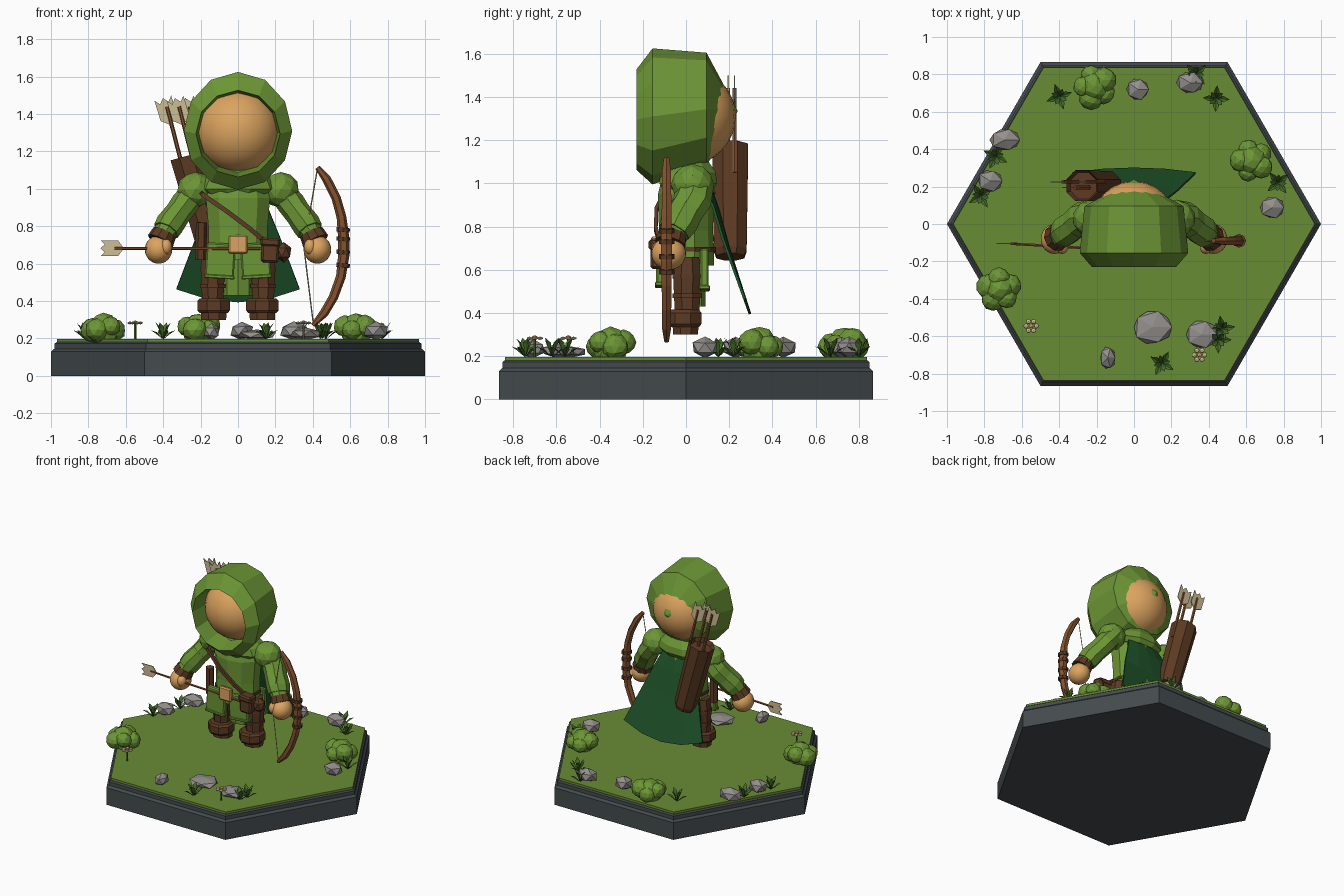
import bpy, bmesh, math, random
from mathutils import Vector, Matrix

if "Cube" in bpy.data.objects:
    bpy.data.objects.remove(bpy.data.objects["Cube"])

random.seed(4)


def color(name, r, g, b):
    m = bpy.data.materials.new(name)
    m.diffuse_color = (r, g, b, 1)
    m.use_nodes = True
    m.node_tree.nodes["Principled BSDF"].inputs["Base Color"].default_value = m.diffuse_color
    return m


GRASS = color("grass", .138, .262, .034)
CLOTH = color("cloth_green", .150, .305, .036)
LEAF = color("leaf_green", .060, .150, .022)
CAPE = color("cape_green", .013, .085, .022)
LEATHER = color("dark_leather", .107, .043, .017)
WOOD = color("wood", .235, .085, .028)
SKIN = color("tan", .72, .37, .115)
SLATE = color("slate", .058, .070, .075)
ROCK = color("rock", .29, .275, .26)
CREAM = color("cream", .60, .51, .30)


def finish(name, bm, mat, smooth=False):
    bmesh.ops.recalc_face_normals(bm, faces=bm.faces[:])
    me = bpy.data.meshes.new(name)
    bm.to_mesh(me)
    bm.free()
    me.materials.append(mat)
    for p in me.polygons:
        p.use_smooth = smooth
    ob = bpy.data.objects.new(name, me)
    bpy.context.collection.objects.link(ob)
    return ob


def tube(name, pts, radii, n, mat, axis=None, turn=0.0, cap=True):
    """Loft of n-sided rings; radii is one radius (number or (rx, ry)) or a list of them."""
    bm = bmesh.new()
    pts = [Vector(p) for p in pts]
    rings = []
    for i, p in enumerate(pts):
        t = Vector(axis) if axis else pts[min(i + 1, len(pts) - 1)] - pts[max(i - 1, 0)]
        t.normalize()
        ref = Vector((0, 0, 1)) if abs(t.y) > .8 else Vector((0, 1, 0))
        u = ref.cross(t).normalized()
        v = t.cross(u)
        r = radii[i] if isinstance(radii, list) else radii
        rx, ry = r if isinstance(r, tuple) else (r, r)
        ang = [turn + k * math.tau / n for k in range(n)]
        rings.append([bm.verts.new(p + u * rx * math.cos(a) + v * ry * math.sin(a)) for a in ang])
    for a, b in zip(rings, rings[1:]):
        for k in range(n):
            bm.faces.new((a[k], a[(k + 1) % n], b[(k + 1) % n], b[k]))
    if cap:
        bm.faces.new(rings[0])
        bm.faces.new(rings[-1])
    bmesh.ops.remove_doubles(bm, verts=bm.verts[:], dist=1e-5)
    return finish(name, bm, mat)


def box(name, c, size, mat, rot=0.0, bevel=0.0):
    bm = bmesh.new()
    bmesh.ops.create_cube(bm, size=1, matrix=Matrix.Translation(Vector(c)) @ Matrix.Rotation(rot, 4, 'Y') @ Matrix.Diagonal((*size, 1)))
    if bevel:
        bmesh.ops.bevel(bm, geom=bm.edges[:], offset=bevel, segments=1, affect='EDGES')
    return finish(name, bm, mat)


def ball(name, c, size, mat, smooth=False, sub=2, jitter=0.0):
    bm = bmesh.new()
    if smooth:
        bmesh.ops.create_uvsphere(bm, u_segments=24, v_segments=16, radius=1)
    else:
        bmesh.ops.create_icosphere(bm, subdivisions=sub, radius=1)
    for v in bm.verts:
        k = 1 + random.uniform(-jitter, jitter)
        v.co = Vector([c[i] + k * v.co[i] * size[i] for i in range(3)])
    return finish(name, bm, mat, smooth)


def plate(name, pts, thick, mat):
    """Thin flat plate, outline in x/z at the given y."""
    bm = bmesh.new()
    f = bm.faces.new([bm.verts.new(p) for p in pts])
    ex = bmesh.ops.extrude_face_region(bm, geom=[f], use_keep_orig=True)
    bmesh.ops.translate(bm, vec=(0, thick, 0), verts=[v for v in ex["geom"] if isinstance(v, bmesh.types.BMVert)])
    return finish(name, bm, mat)


def fletching(name, base, tip, w, mat):
    base, tip = Vector(base), Vector(tip)
    d = tip - base
    s = Vector((-d.z, 0, d.x)).normalized() * w
    pts = [base, base + d * .25 + s, tip + s, tip - d * .18 + s * .5, tip,
           tip - d * .18 - s * .5, tip - s, base + d * .25 - s]
    plate(name, pts, .006, mat)


# Hexagonal base with stepped edge and turf
tube("base", [(0, 0, z) for z in (0, .13, .145, .172, .18)], [1, 1, .982, .982, .97], 6, SLATE, (0, 0, 1))
tube("turf", [(0, 0, .175), (0, 0, .197)], .967, 6, GRASS, (0, 0, 1))

# Head and faceted hood
ball("head", (0, 0, 1.31), (.228, .23, .228), SKIN, True)
tube("hood", [(0, -.08, 1.30), (0, -.23, 1.295), (0, -.155, 1.31), (0, .095, 1.343), (0, .24, 1.335)],
     [.21, (.225, .232), (.29, .315), (.265, .262), 0], 12, CLOTH, (0, 1, 0), cap=False)
tube("collar", [(0, .01, 1.1), (0, .01, 1.05), (0, .01, 1.0), (0, .01, .97)],
     [(.11, .10), (.19, .135), (.215, .14), (.17, .12)], 10, CLOTH, (0, 0, 1))

# Tunic, split skirt panels and centre flap
tube("tunic", [(0, 0, z) for z in (1.03, .95, .78, .70, .62)],
     [(.15, .11), (.18, .13), (.165, .125), (.165, .13), (.17, .13)], 10, CLOTH, (0, 0, 1), math.pi / 10)
for s in (-1, 1):
    for y, z in ((-.118, .615), (.085, .60)):
        box("skirt_panel", (s * .095, y, z), (.155, .04, .19), CLOTH, -s * .06, .008)
        box("skirt_hem", (s * .10, y, z - .085), (.162, .05, .02), CLOTH, -s * .06, .004)
tube("tunic_flap", [(0, .02, .66), (0, .03, .43)], [(.075, .07), (.085, .06)], 8, CLOTH, (0, 0, 1))

# Legs, boots, arms, hands
for s in (1, -1):
    tube("leg", [(s * .135, .005, z) for z in (.66, .57, .41)], [.06, .07, .062], 8, LEATHER, (0, 0, 1), math.pi / 8)
    for z in (.47, .56):
        tube("leg_strap", [(s * .135, .005, z), (s * .135, .005, z + .02)], .074, 8, LEATHER, (0, 0, 1), math.pi / 8)
    tube("boot_cuff", [(s * .13, -.015, z) for z in (.335, .35, .40, .415)],
         [(.08, .082), (.094, .094), (.094, .094), (.08, .082)], 8, LEATHER, (0, 0, 1), math.pi / 8)
    tube("boot_sole", [(s * .13, -.002, .30), (s * .13, -.002, .34)], [(.072, .062), (.075, .065)], 8, LEATHER, (0, 0, 1), math.pi / 8)
    ball("shoulder", (s * .228, .03, .995), (.10, .10, .095), CLOTH)
    tube("sleeve", [(s * .22, .045, 1.0), (s * .285, .03, .92), (s * .355, -.03, .82), (s * .40, -.065, .755)],
         [(.07, .085), (.075, .09), (.068, .08), (.06, .065)], 8, CLOTH)
    tube("bracer", [(s * .31, .005, .885), (s * .365, -.035, .81), (s * .385, -.055, .775)],
         [(.07, .085), (.077, .088), (.072, .078)], 8, CLOTH)
    tube("cuff", [(s * .393, -.06, .765), (s * .415, -.073, .72)], [.066, .074], 10, LEATHER)
    ball("hand", (s * .425, -.08, .675), (.073, .08, .075), SKIN, True)
    ball("thumb", (s * .385, -.125, .69), (.032, .035, .042), SKIN, True)

# Cape
bm = bmesh.new()
grid = []
for z, y, half in ((1.0, .10, .12), (.88, .145, .165), (.72, .19, .225), (.42, .29, .33)):
    grid.append([bm.verts.new((half * u, y + .012 - .025 * u * u, z + (.12 * u * u - .04) * (1 - z)))
                 for u in (-1, -.5, 0, .5, 1)])
for a, b in zip(grid, grid[1:]):
    for k in range(4):
        bm.faces.new((a[k], a[k + 1], b[k + 1], b[k]))
cape = finish("cape", bm, CAPE)
sol = cape.modifiers.new("thickness", 'SOLIDIFY')
sol.thickness = .012

# Quiver with three arrows
top, bot = Vector((-.278, .205, 1.175)), Vector((-.135, .205, .66))
d = top - bot
tube("quiver", [bot, bot + d * .06, top, top - d * .06],
     [.07, .082, (.093, .09), (.078, .076)], 8, LEATHER, turn=math.pi / 8, axis=d)
for x, y in ((-.38, .225), (-.315, .195), (-.26, .225)):
    tube("quiver_arrow", [(x + .10, y, 1.05), (x, y, 1.44)], .011, 6, WOOD)
    fletching("quiver_fletching", (x + .022, y - .003, 1.34), (x - .022, y - .003, 1.485), .047, CREAM)

# Chest strap, belt, buckle, pouches
tube("chest_strap", [(-.19, -.09, .97), (-.06, -.137, .88), (.06, -.14, .79), (.19, -.11, .68)], (.017, .012), 4, LEATHER, turn=math.pi / 4)
tube("back_strap", [(-.19, -.09, .97), (-.20, .04, .99), (-.18, .15, .95)], .014, 4, LEATHER)
tube("belt", [(0, 0, .685), (0, 0, .705)], (.172, .138), 10, LEATHER, (0, 0, 1), math.pi / 10)
box("buckle", (0, -.147, .703), (.10, .03, .10), SKIN, 0, .008)
box("pouch", (.172, -.13, .665), (.095, .07, .12), LEATHER, .05, .012)
box("pouch_flap", (.172, -.133, .715), (.105, .08, .045), LEATHER, .05, .01)
ball("side_pouch", (.245, -.09, .66), (.045, .05, .055), LEATHER, sub=1)
tube("scabbard", [(-.195, -.06, .82), (-.20, -.05, .62)], .03, 6, LEATHER)

# Hand arrow
tube("hand_arrow", [(-.66, -.105, .682), (.12, -.15, .68)], .008, 6, WOOD)
fletching("hand_fletching", (-.61, -.108, .682), (-.735, -.108, .682), .042, CREAM)

# Bow, grip rings and string
bow = [(.425, 1.115), (.475, 1.05), (.525, .95), (.553, .85), (.565, .74), (.565, .64), (.55, .53), (.51, .42), (.46, .335), (.40, .27)]
tube("bow", [(x, -.09, z) for x, z in bow],
     [.014, .024, .025, .026, .03, .03, .026, .025, .024, .012], 6, WOOD)
for z in (.58, .65, .72, .77):
    tube("bow_grip", [(.561, -.09, z), (.563, -.09, z + .022)], .036, 8, LEATHER)
for a, b in (((.425, 1.11), (.352, .69)), ((.352, .69), (.403, .275))):
    tube("bow_string", [(a[0], -.09, a[1]), (b[0], -.09, b[1])], .0035, 4, CREAM)

# Bushes made of clustered lobes
for x, y in ((-.21, .735), (.63, .34), (-.72, -.35)):
    ball("bush", (x, y, .245), (.085, .085, .09), CLOTH, jitter=.05)
    for k in range(5):
        a = k * math.tau / 5 + x * 3
        r = random.uniform(.055, .07)
        ball("bush_lobe", (x + .06 * math.cos(a), y + .06 * math.sin(a), .245 + .02 * (k % 2)),
             (r, r, r * .95), CLOTH, jitter=.05)

# Rocks: x, y, half sizes
for x, y, a, b, h in ((.02, .72, .066, .064, .05), (.30, .755, .08, .065, .05), (-.69, .45, .088, .066, .05),
                      (-.77, .23, .072, .064, .05), (.74, .088, .072, .064, .05), (.10, -.55, .115, .10, .03),
                      (.36, -.59, .095, .085, .035), (-.14, -.715, .047, .066, .045)):
    ball("rock", (x, y, .19 + h), (a, b, h), ROCK, sub=1, jitter=.06)

# Leafy tufts
for x, y in ((-.40, .68), (.44, .67), (.77, .22), (-.74, .36), (-.82, .15), (.15, -.745), (.47, -.56), (.45, -.62), (.33, .80)):
    bm = bmesh.new()
    for k in range(8):
        a = k * math.tau / 8 + x * 7
        L, H = ((.072, .05), (.045, .09))[k % 2]
        o, r, s = Vector((x, y, .195)), Vector((math.cos(a), math.sin(a), 0)), Vector((-math.sin(a), math.cos(a), 0))
        mid = o + r * L * .55 + Vector((0, 0, H * .75))
        vs = [bm.verts.new(p) for p in (o, mid + s * .016, o + r * L + Vector((0, 0, H)), mid - s * .016, mid + Vector((0, 0, -.008)))]
        for i, j in ((0, 1), (1, 2), (2, 3), (3, 0)):
            bm.faces.new((vs[i], vs[j], vs[4]))
    finish("leaf_tuft", bm, LEAF)

# Flowers
for x, y in ((-.55, -.545), (.35, -.70)):
    tube("flower_stem", [(x, y, .19), (x, y, .28)], .006, 5, LEAF)
    ball("flower_centre", (x, y, .287), (.014, .014, .01), SKIN, sub=1)
    for k in range(6):
        a = k * math.tau / 6
        ball("petal", (x + .028 * math.cos(a), y + .028 * math.sin(a), .283), (.015, .015, .008), CREAM, sub=1)
